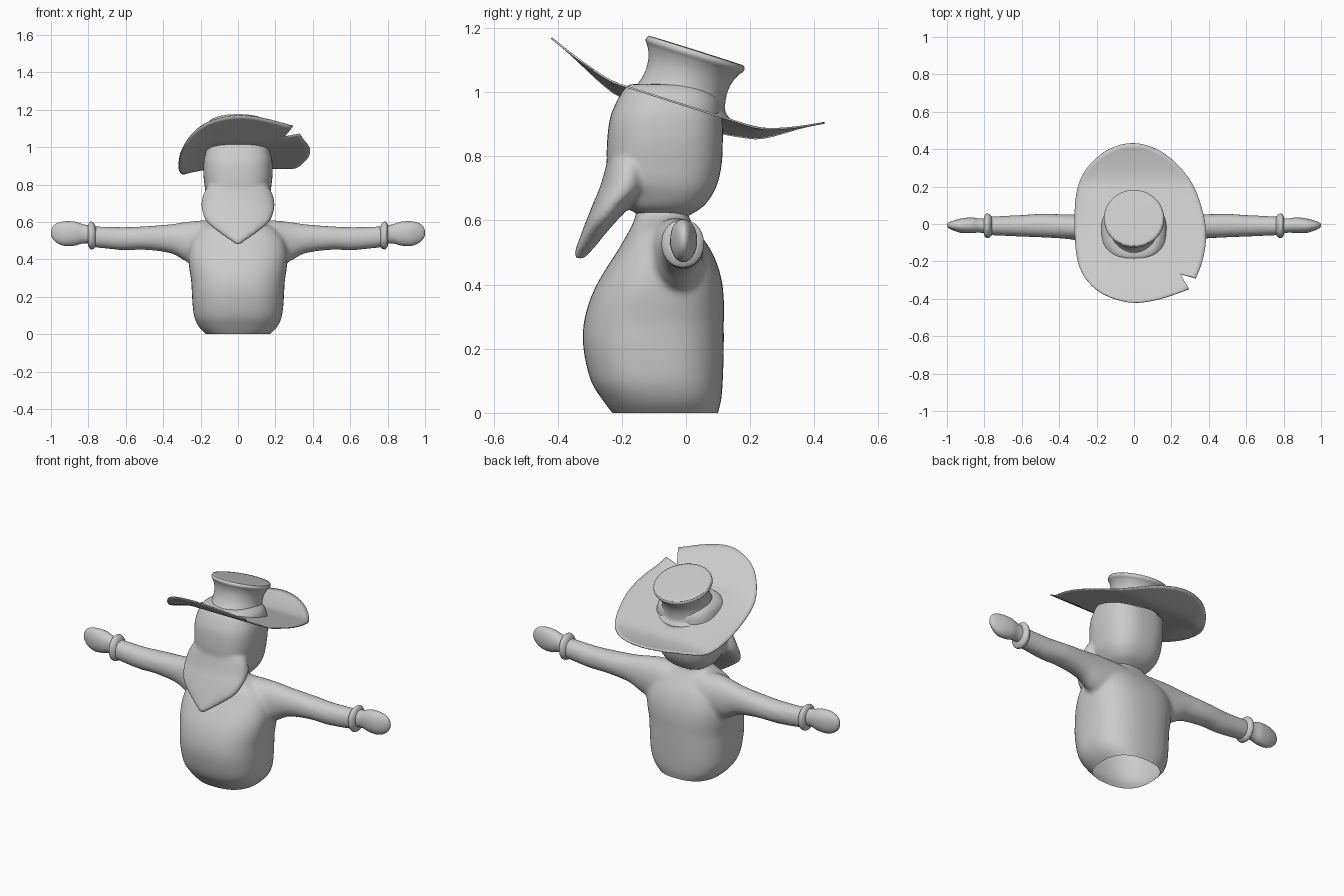
import bpy, bmesh, math
from mathutils import Matrix, Vector

if "Cube" in bpy.data.objects:
    bpy.data.objects.remove(bpy.data.objects["Cube"])

clay = bpy.data.materials.new("clay grey")
clay.diffuse_color = (0.6, 0.6, 0.6, 1)
clay.use_nodes = True
clay.node_tree.nodes["Principled BSDF"].inputs["Base Color"].default_value = clay.diffuse_color


def spline(pts, n=4):
    """Catmull-Rom resample of an open list of tuples."""
    out = []
    for i in range(len(pts) - 1):
        a, b, c, d = pts[max(i - 1, 0)], pts[i], pts[i + 1], pts[min(i + 2, len(pts) - 1)]
        for k in range(n):
            t = k / n
            out.append(tuple(0.5 * (2 * q + (r - p) * t + (2 * p - 5 * q + 4 * r - s) * t * t
                                    + (3 * q - p - 3 * r + s) * t ** 3)
                             for p, q, r, s in zip(a, b, c, d)))
    return out + [tuple(pts[-1])]


def skin(bm, rings, caps=True):
    """Bridge closed rings of points."""
    rows = [[bm.verts.new(p) for p in r] for r in rings]
    n = len(rows[0])
    for a, b in zip(rows, rows[1:]):
        for i in range(n):
            j = (i + 1) % n
            bm.faces.new((a[i], a[j], b[j], b[i]))
    if caps:
        bm.faces.new(rows[0])
        bm.faces.new(rows[-1])


def rounded(u0, u1, v0, v1, power, n=40):
    """Superellipse outline inside a box."""
    for i in range(n):
        a = 2 * math.pi * i / n
        c, s = math.cos(a), math.sin(a)
        f = lambda w: math.copysign(abs(w) ** (2 / power), w)
        yield ((u0 + u1) / 2 + (u1 - u0) / 2 * f(c), (v0 + v1) / 2 + (v1 - v0) / 2 * f(s))


def loft_z(bm, sections, power=2.3):
    """Sections: z, front y, back y, half width."""
    skin(bm, [[(x, y, z) for x, y in rounded(-w, w, f, b, power)]
              for z, f, b, w in spline(sections)])


def loft_x(bm, sections, side, power=2.1):
    """Sections: x, bottom z, top z, front y, back y."""
    skin(bm, [[(side * x, y, z) for y, z in rounded(f, b, lo, hi, power)]
              for x, lo, hi, f, b in spline(sections)])


def finish(bm, name):
    bmesh.ops.recalc_face_normals(bm, faces=bm.faces)
    me = bpy.data.meshes.new(name)
    bm.to_mesh(me)
    bm.free()
    me.materials.append(clay)
    me.polygons.foreach_set("use_smooth", [True] * len(me.polygons))
    ob = bpy.data.objects.new(name, me)
    bpy.context.collection.objects.link(ob)
    return ob


def melt(ob, voxel, smooth):
    """Fuse overlapping lofts into one soft skin."""
    m = ob.modifiers.new("fuse", 'REMESH')
    m.mode, m.voxel_size, m.use_smooth_shade = 'VOXEL', voxel, True
    m = ob.modifiers.new("soften", 'SMOOTH')
    m.factor, m.iterations = 0.5, smooth
    dg = bpy.context.evaluated_depsgraph_get()
    me = bpy.data.meshes.new_from_object(ob.evaluated_get(dg))
    ob.modifiers.clear()
    ob.data = me
    me.materials.clear()
    me.materials.append(clay)


# torso with sleeves, open at the bottom
bm = bmesh.new()
loft_z(bm, [(-.03, -.2, .095, .14), (0, -.23, .1, .172), (.04, -.26, .11, .21),
            (.1, -.297, .115, .236), (.2, -.32, .118, .246), (.28, -.319, .118, .25),
            (.36, -.297, .118, .262), (.43, -.262, .108, .265), (.5, -.217, .082, .25),
            (.56, -.182, .042, .205), (.6, -.162, .014, .13), (.63, -.155, .005, .09),
            (.68, -.155, .005, .085)], 2.5)
for side in (-1, 1):
    loft_x(bm, [(.1, .34, .607, -.13, .06), (.2, .36, .608, -.12, .056), (.28, .39, .6, -.095, .053),
                (.36, .432, .588, -.08, .052), (.5, .451, .577, -.072, .055),
                (.62, .449, .572, -.067, .047), (.785, .466, .578, -.06, .04)], side)
torso = finish(bm, "torso_and_sleeves")
melt(torso, 0.011, 10)
bm = bmesh.new()
bm.from_mesh(torso.data)
bmesh.ops.bisect_plane(bm, geom=bm.verts[:] + bm.edges[:] + bm.faces[:], plane_co=(0, 0, 0),
                       plane_no=(0, 0, 1), clear_inner=True)
bm.to_mesh(torso.data)
bm.free()

# cuffs and mitten hands
for side, label in ((-1, "right"), (1, "left")):
    bm = bmesh.new()
    loft_x(bm, [(.76, .468, .575, -.058, .038), (.769, .458, .592, -.07, .05),
                (.782, .453, .602, -.076, .056), (.793, .457, .6, -.073, .053),
                (.802, .475, .585, -.058, .038)], side)
    finish(bm, label + "_cuff")
    bm = bmesh.new()
    loft_x(bm, [(.79, .484, .58, -.052, .03), (.83, .485, .588, -.046, .03),
                (.87, .474, .601, -.049, .035), (.92, .471, .604, -.048, .03),
                (.96, .483, .597, -.037, .02), (.985, .503, .582, -.026, .011),
                (.996, .52, .565, -.018, .004), (1.0, .535, .552, -.01, -.003)], side)
    finish(bm, label + "_hand")

# head with beard
bm = bmesh.new()
loft_z(bm, [(.605, -.13, -.01, .06), (.64, -.18, .05, .12), (.68, -.2, .082, .15),
            (.72, -.235, .1, .167), (.78, -.247, .112, .177), (.85, -.246, .115, .185),
            (.92, -.237, .114, .184), (.97, -.217, .11, .174), (1.0, -.2, .09, .162),
            (1.025, -.18, .06, .13)], 2.6)
loft_z(bm, [(.83, -.235, -.14, .1), (.80, -.243, -.11, .15), (.76, -.252, -.11, .18),
            (.70, -.27, -.12, .196), (.65, -.291, -.168, .19), (.60, -.311, -.215, .168),
            (.56, -.326, -.25, .122), (.52, -.341, -.282, .068), (.495, -.348, -.305, .03),
            (.48, -.345, -.318, .012)], 2.2)
melt(finish(bm, "head_and_beard"), 0.009, 6)

# hat crown: tilted lathe
bm = bmesh.new()
tilt = Matrix.Translation((0, -.02, .965)) @ Matrix.Rotation(-math.radians(17.5), 4, 'X')
profile = [(.172, -.002), (.15, .012), (.139, .03), (.132, .07), (.136, .11), (.149, .14),
           (.159, .153), (.161, .162), (.157, .169), (.145, .173), (.02, .174)]
skin(bm, [[tilt @ Vector((r * math.cos(k * math.pi / 32), r * math.sin(k * math.pi / 32), h))
           for k in range(64)] for r, h in spline(profile, 3)], caps=False)
bmesh.ops.holes_fill(bm, edges=[e for e in bm.edges if e.is_boundary
                                and (tilt.inverted() @ e.verts[0].co).z > .1], sides=0)
finish(bm, "hat_crown")

# hat brim: curled sheet with a torn notch
outline = spline([(.33, -.29), (.365, -.2), (.385, -.08), (.372, .05), (.315, .21), (.22, .33),
                  (.11, .405), (-.01, .432), (-.13, .402), (-.225, .33), (-.285, .24), (-.313, .12),
                  (-.315, -.08), (-.292, -.23), (-.225, -.33), (-.13, -.39), (0, -.42), (.14, -.4),
                  (.294, -.348)], 4)
notch = (.246, -.267)
mid = lambda p, q: tuple((a + b) / 2 for a, b in zip(p, q))
outline += [mid(outline[-1], notch), notch, mid(notch, outline[0])]


def brim_height(x, y):
    curl = .083 * (max(0, abs(y) - .22) / .21) ** 1.3
    droop = .055 * (max(0, -x - .13) / .185) ** 1.5 * max(0, 1 - (y / .42) ** 2)
    return .958 - .318 * y + curl - droop


bm = bmesh.new()
rings = []
for k in range(13):
    s = .35 + .65 * k / 12
    ring = [(x * s, -.02 + (y + .02) * s) for x, y in outline]
    rings.append([(x, y, brim_height(x, y)) for x, y in ring])
skin(bm, rings, caps=False)
brim = finish(bm, "hat_brim")
m = brim.modifiers.new("thickness", 'SOLIDIFY')
m.thickness, m.offset = 0.006, 0
